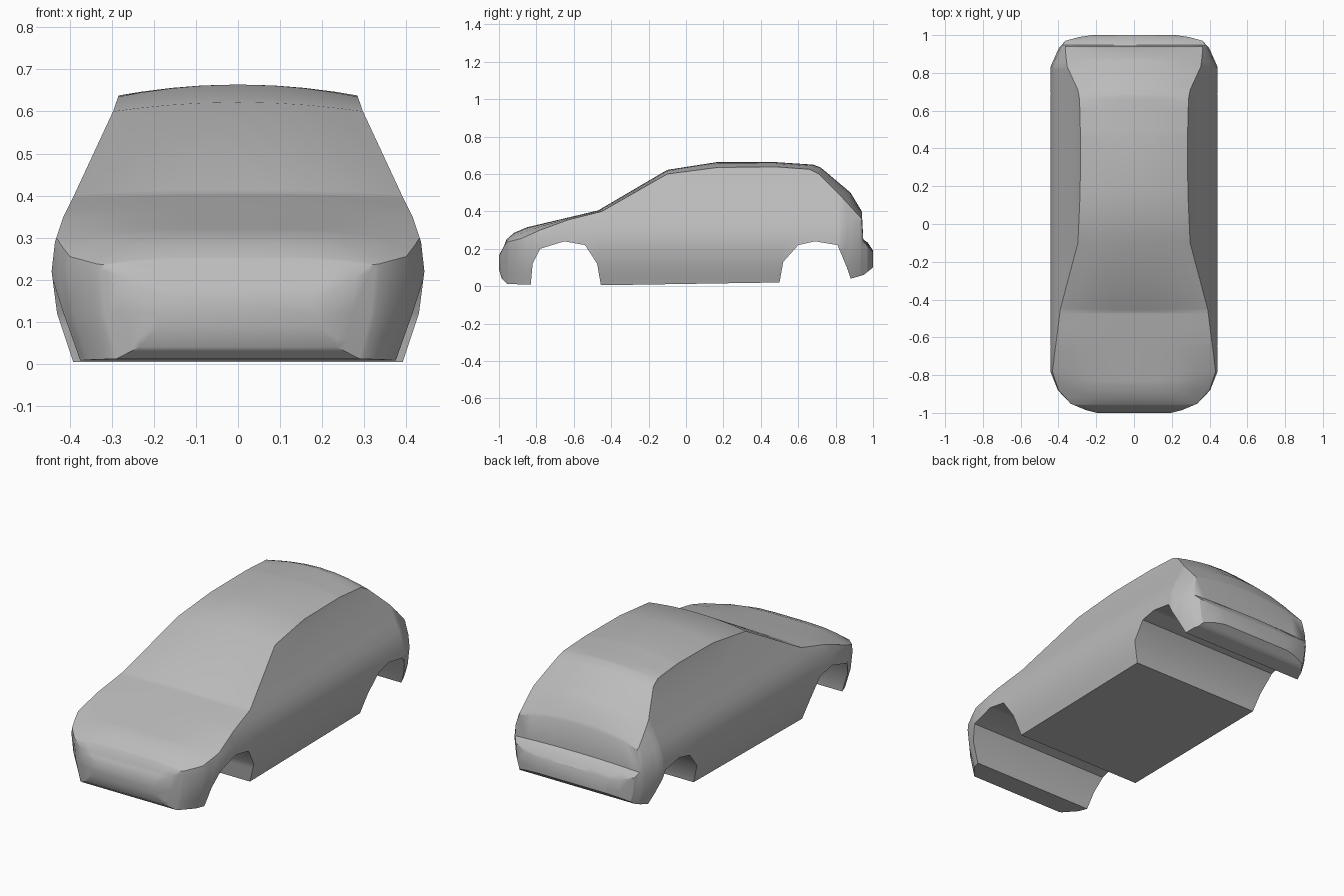
import bpy
import bmesh
import math

cube = bpy.data.objects.get("Cube")
if cube:
    bpy.data.objects.remove(cube)

# Paint
paint = bpy.data.materials.new("grey paint")
paint.use_nodes = True
grey = (0.5, 0.5, 0.5, 1)
paint.diffuse_color = grey
paint.node_tree.nodes["Principled BSDF"].inputs["Base Color"].default_value = grey

# Underside with both wheel arches, as (y, z)
FLOOR = [(-1, .09), (-.985, .04), (-.955, .012), (-.83, .008), (-.82, .12),
         (-.78, .2), (-.65, .24), (-.54, .22), (-.475, .12), (-.455, .005),
         (.5, .02), (.52, .13), (.6, .22), (.69, .24), (.81, .22),
         (.86, .1), (.88, .04), (.95, .06), (1, .1)]
# Centre line of bonnet, windscreen, roof and tailgate, as (y, z)
CROWN = [(-1, .165), (-.975, .21), (-.96, .25), (-.92, .285), (-.85, .315),
         (-.47, .405), (-.1, .622), (.17, .664), (.47, .664), (.68, .65),
         (.72, .635), (.88, .5), (.94, .4), (.948, .25), (.97, .235), (1, .19)]
# Upper side edge: bonnet edge, pillars and roof rail, as (y, z)
EDGE = [(-1, .16), (-.96, .235), (-.88, .255), (-.78, .3), (-.63, .355), (-.45, .4),
        (-.1, .6), (.17, .635), (.48, .638), (.66, .625), (.71, .6),
        (.82, .49), (.94, .36), (.948, .24), (1, .18)]
# Rounded plan outline, as (y, width factor)
PLAN = [(-1, .45), (-.985, .58), (-.95, .76), (-.88, .91), (-.78, 1),
        (.83, 1), (.93, .9), (.97, .82), (.99, .66), (1, .5)]
# Body side, as (z, half width)
SIDE = [(0, .39), (.06, .41), (.12, .43), (.22, .443), (.29, .435), (.35, .415),
        (.4, .39), (.5, .343), (.6, .297), (.64, .283)]


def sample(curve, at):
    """Read a polyline at a given position."""
    for (a, va), (b, vb) in zip(curve, curve[1:]):
        if at <= b:
            return va + (vb - va) * max(0, (at - a) / (b - a))
    return curve[-1][1]


def section(y):
    """Closed cross-section of the shell at one position along its length."""
    floor, crown = sample(FLOOR, y), sample(CROWN, y)
    edge = max(floor, min(sample(EDGE, y), crown))
    plan = sample(PLAN, y)
    half = []
    for level, _ in SIDE:
        z = min(max(level, floor), edge)
        half.append((sample(SIDE, z) * plan, z))
    half[0] = (sample(SIDE, floor) * plan, floor)
    half[-1] = rail = (sample(SIDE, edge) * plan, edge)
    power = 4 if y < -.5 else 2
    for t in (.8, .55, .3):
        half.append((rail[0] * t, crown - (crown - edge) * t ** power))
    ring = half + [(0, crown)] + [(-x, z) for x, z in reversed(half)]
    return [(x, y, z) for x, z in ring]


# Body shell: loft the cross-sections and cap both ends
stations = sorted({p[0] for curve in (FLOOR, CROWN, EDGE, PLAN) for p in curve})
bm = bmesh.new()
rings = [[bm.verts.new(co) for co in section(y)] for y in stations]
for a, b in zip(rings, rings[1:]):
    n = len(a)
    for i in range(n):
        j = (i + 1) % n
        bm.faces.new((a[i], a[j], b[j], b[i]))
bm.faces.new(rings[0])
bm.faces.new(rings[-1])
bmesh.ops.remove_doubles(bm, verts=bm.verts, dist=.0005)
bmesh.ops.dissolve_degenerate(bm, edges=bm.edges, dist=.0005)
bmesh.ops.recalc_face_normals(bm, faces=bm.faces)

mesh = bpy.data.meshes.new("car_body")
bm.to_mesh(mesh)
bm.free()
mesh.materials.append(paint)
body = bpy.data.objects.new("car_body", mesh)
bpy.context.collection.objects.link(body)
bpy.ops.object.select_all(action="DESELECT")
body.select_set(True)
bpy.context.view_layer.objects.active = body
bpy.ops.object.shade_smooth_by_angle(angle=math.radians(32))
